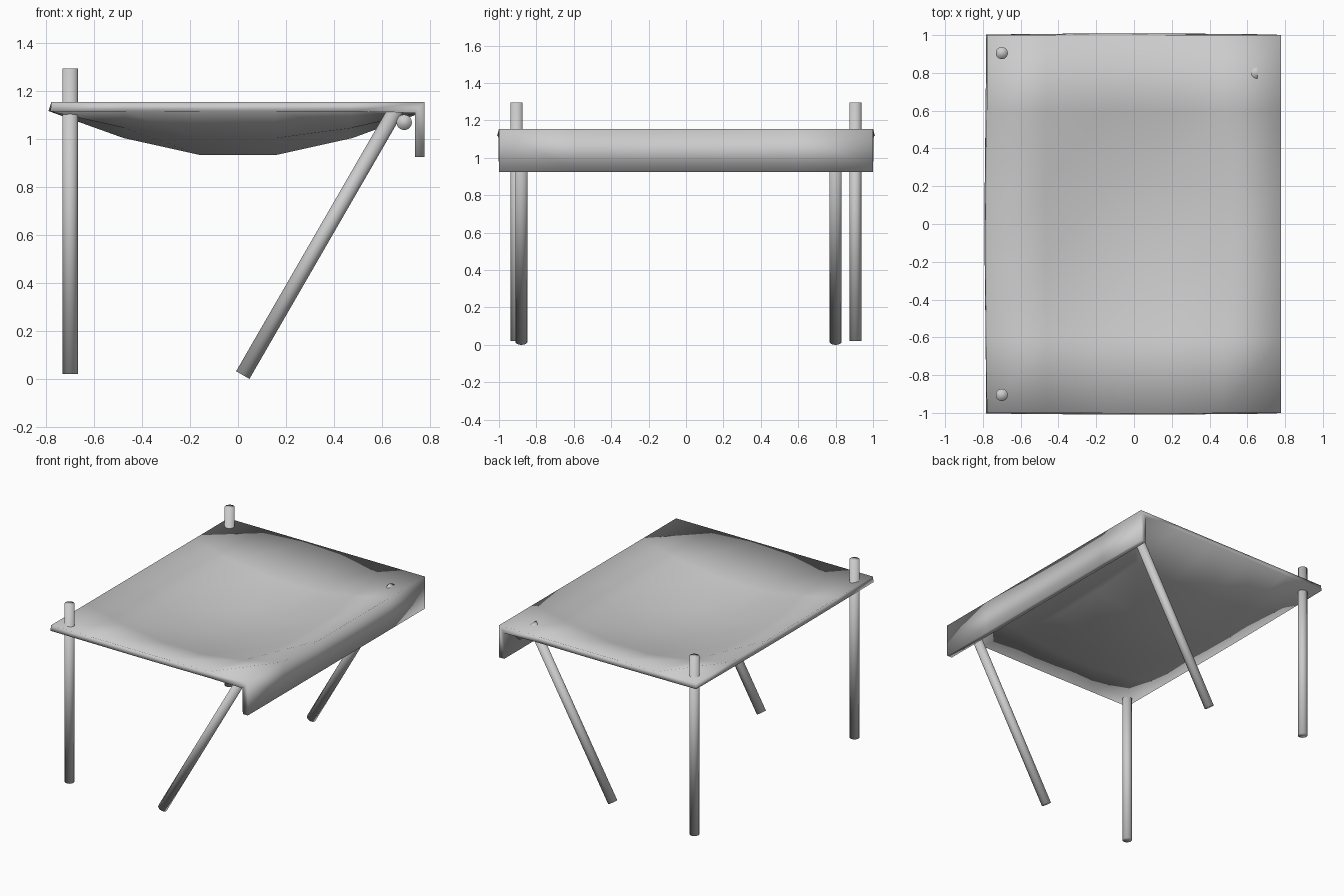
import bpy, bmesh, math
from mathutils import Vector

if "Cube" in bpy.data.objects:
    bpy.data.objects.remove(bpy.data.objects["Cube"])

R = 0.032          # pole radius
HX, HY = 0.778, 1.0  # half size of the cloth
TOP = 1.155        # cloth rim height
SAG = 0.2
THICK = 0.04


def pole(name, a, b):
    """Round pole between two points."""
    a, b = Vector(a), Vector(b)
    d = b - a
    bpy.ops.mesh.primitive_cylinder_add(vertices=32, radius=R, depth=d.length,
                                        location=(a + b) / 2)
    ob = bpy.context.object
    ob.name = name
    ob.rotation_euler = d.to_track_quat('Z', 'Y').to_euler()
    bpy.ops.object.shade_smooth()
    return ob


# Sagging cloth: 5 x 5 grid, dipping as a sine both ways
bm = bmesh.new()
N = 5
grid = [[bm.verts.new((-HX + 2 * HX * i / N, -HY + 2 * HY * j / N,
                       TOP - SAG * math.sin(math.pi * i / N) * math.sin(math.pi * j / N)))
         for j in range(N + 1)] for i in range(N + 1)]
# Flap hanging from the right edge
grid.append([bm.verts.new((HX, v.co.y, TOP - 0.23)) for v in grid[N]])
for c0, c1 in zip(grid, grid[1:]):
    for j in range(N):
        bm.faces.new((c0[j], c1[j], c1[j + 1], c0[j + 1]))
for f in bm.faces:
    f.smooth = True
mesh = bpy.data.meshes.new("canopy_cloth")
bm.to_mesh(mesh)
bm.free()
cloth = bpy.data.objects.new("canopy_cloth", mesh)
bpy.context.collection.objects.link(cloth)
solid = cloth.modifiers.new("thickness", 'SOLIDIFY')
solid.thickness = THICK
solid.offset = -1
solid.use_even_offset = True

# Upright poles on the left
for name, y in (("front", -0.905), ("back", 0.905)):
    pole(name + "_upright_pole", (-0.7, y, 0.02), (-0.7, y, 1.295))

# Slanted poles on the right, leaning 30 degrees
LEN = 1.28
for name, y in (("front", -0.88), ("back", 0.80)):
    base = Vector((0.02, y, R / 2))
    lean = Vector((math.sin(math.radians(30)), 0, math.cos(math.radians(30))))
    pole(name + "_slanted_pole", base, base + lean * LEN)

# Horizontal bar under the right edge
pole("cross_bar", (0.693, -0.9, 1.07), (0.693, 0.9, 1.07))
